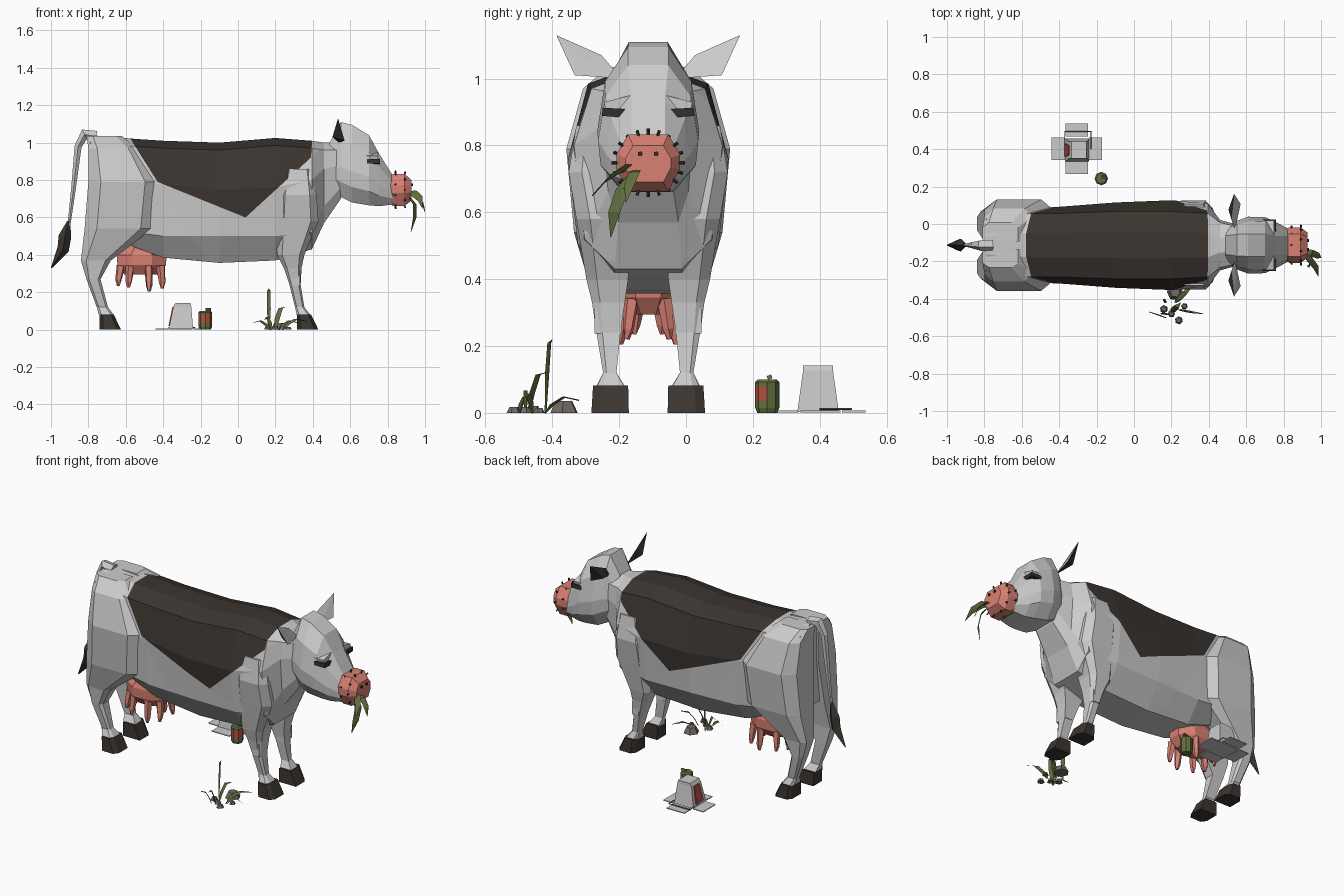
import bpy, bmesh, math
from mathutils import Vector

if "Cube" in bpy.data.objects:
    bpy.data.objects.remove(bpy.data.objects["Cube"])

C = -0.113  # centre line of the animal in y


def mat(name, col):
    m = bpy.data.materials.new(name)
    m.diffuse_color = (*col, 1)
    m.use_nodes = True
    m.node_tree.nodes["Principled BSDF"].inputs["Base Color"].default_value = m.diffuse_color
    return m


GREY = mat("light_hide", (0.6, 0.6, 0.6))
DARK = mat("dark_hide", (0.045, 0.036, 0.03))
BLACK = mat("black", (0.03, 0.03, 0.03))
PINK = mat("pink_skin", (0.70, 0.22, 0.17))
GREEN = mat("leaf", (0.12, 0.16, 0.05))
STONE = mat("stone", (0.17, 0.14, 0.12))
RED = mat("red_print", (0.45, 0.08, 0.05))


def finish(name, bm, *mats):
    bmesh.ops.recalc_face_normals(bm, faces=bm.faces[:])
    me = bpy.data.meshes.new(name)
    bm.to_mesh(me)
    bm.free()
    for m in mats:
        me.materials.append(m)
    ob = bpy.data.objects.new(name, me)
    bpy.context.collection.objects.link(ob)
    return ob


def loft_bm(rings):
    bm = bmesh.new()
    vs = [[bm.verts.new(p) for p in r] for r in rings]
    n = len(vs[0])
    for a, b in zip(vs, vs[1:]):
        for i in range(n):
            bm.faces.new((a[i], a[(i + 1) % n], b[(i + 1) % n], b[i]))
    bm.faces.new(vs[0])
    bm.faces.new(vs[-1])
    return bm


def sym(x, half):
    """Closed ring at x from (offset, z) points listed from top to bottom."""
    return [(x, C + o, z) for o, z in half] + [(x, C - o, z) for o, z in reversed(half)]


def leg_rings(rows, s):
    """Chamfered rings from rows of z, x0, x1, inner offset, outer offset."""
    out = []
    for z, a, b, i, o in rows:
        w, d = (b - a) * 0.18, (o - i) * 0.25
        pts = [(a, i), (b, i), (b, o - d), (b - w, o), (a + w, o), (a, o - d)]
        out.append([(x, C + s * y, z) for x, y in pts])
    return out


def tube(name, path, radii, m, n=5):
    rings = []
    for k, p in enumerate(path):
        d = Vector(path[min(k + 1, len(path) - 1)]) - Vector(path[max(k - 1, 0)])
        q = d.to_track_quat('Z', 'Y')
        rings.append([Vector(p) + q @ Vector((radii[k] * math.cos(t), radii[k] * math.sin(t), 0))
                      for t in [2 * math.pi * j / n for j in range(n)]])
    return finish(name, loft_bm(rings), m)


def box(name, c, s, m, rot=0):
    bm = bmesh.new()
    bmesh.ops.create_cube(bm, size=1)
    bmesh.ops.scale(bm, vec=s, verts=bm.verts)
    ob = finish(name, bm, m)
    ob.location = c
    ob.rotation_euler.x = rot
    return ob


def blade(name, path, w, side):
    """Thin grass leaf along a path, widest in the middle."""
    rings, n, s = [], len(path), Vector(side).normalized()
    for k, p in enumerate(path):
        h = w * (0.4, 1, 0.9, 0.06)[k]
        t = s.cross(Vector(path[-1]) - Vector(path[0])).normalized() * 0.002
        rings.append([Vector(p) - s * h, Vector(p) + t, Vector(p) + s * h, Vector(p) - t])
    finish(name, loft_bm(rings), GREEN)


# Body and neck: x, top z, top w, mid w, mid z, low w, low z, belly w, belly z
rows = [(-.79, 1.04, .10, .18, .80, .14, .62, .07, .54), (-.55, 1.02, .13, .20, .78, .18, .52, .09, .44),
        (-.40, 1.01, .13, .205, .78, .19, .50, .10, .385), (-.10, 1.0, .14, .228, .75, .205, .5, .11, .357),
        (.20, 1.025, .14, .24, .76, .21, .50, .11, .37), (.395, 1.01, .13, .222, .80, .19, .52, .10, .43),
        (.46, 1.0, .08, .135, .86, .12, .66, .09, .57), (.55, 1.0, .06, .11, .88, .10, .76, .07, .70)]
bm = loft_bm([sym(x, [(a * .5, t), (a + .04, t - .04), (m, zm), (l, zl), (b, zb)])
              for x, t, a, m, zm, l, zl, b, zb in rows])
# Dark saddle patch: cut along its outline, then colour what lies inside
line = [(-.60, 1.06), (-.43, .79), (.04, .60), (.39, .92), (.40, 1.06)]
cuts = []
for (x0, z0), (x1, z1) in zip(line, line[1:]):
    co, no = Vector((x0, 0, z0)), Vector((z0 - z1, 0, x1 - x0))
    cuts.append((co, no))
    bmesh.ops.bisect_plane(bm, geom=bm.verts[:] + bm.edges[:] + bm.faces[:], plane_co=co, plane_no=no)
for f in bm.faces:
    c = f.calc_center_median()
    f.material_index = int(all((c - co).dot(no) > 0 for co, no in cuts))
finish("body", bm, GREY, DARK)

# Legs and hooves
rear = [(1.035, -.81, -.62, .02, .12), (.97, -.80, -.54, .02, .195), (.79, -.80, -.43, .02, .245),
        (.54, -.82, -.455, .05, .222), (.37, -.84, -.68, .08, .172), (.27, -.81, -.735, .085, .16),
        (.12, -.755, -.695, .095, .135), (.08, -.745, -.665, .07, .155)]
front = [(.86, .25, .395, .10, .215), (.72, .215, .42, .08, .238), (.58, .205, .43, .05, .215),
         (.40, .21, .355, .06, .185), (.33, .245, .34, .07, .168), (.24, .275, .335, .083, .155),
         (.12, .305, .355, .095, .135), (.075, .315, .39, .07, .155)]
for s, side in ((1, "left"), (-1, "right")):
    finish(f"rear_leg_{side}", loft_bm(leg_rings(rear, s)), GREY)
    finish(f"front_leg_{side}", loft_bm(leg_rings(front, s)), GREY)
    for n, x in (("rear", -.74), ("front", .315)):
        h = [(.082, x, x + .075, .06, .165), (0, x, x + .115, .058, .17)]
        finish(f"{n}_hoof_{side}", loft_bm(leg_rings(h, s)), DARK)
    box(f"knee_{side}", (.31, C + s * .12, .275), (.045, .08, .075), GREY)
    # Ear: kite with a dark back
    bm = bmesh.new()
    P = [bm.verts.new((x, C + s * o, z)) for x, o, z in
         [(.54, .08, 1.0), (.57, .22, 1.01), (.535, .275, 1.13), (.52, .14, 1.07), (.505, .19, 1.03), (.545, .185, 1.05)]]
    for i in range(4):
        j = (i + 1) % 4
        bm.faces.new((P[i], P[j], P[4])).material_index = 1
        bm.faces.new((P[i], P[j], P[5]))
    finish(f"ear_{side}", bm, GREY, DARK)
    # Eye and brow
    box(f"eye_{side}", (.725, C + s * .095, .898), (.07, .085, .025), BLACK, s * .06)
    box(f"brow_{side}", (.715, C + s * .09, .925), (.065, .08, .03), GREY, s * -.25)
    tube(f"nostril_{side}", [(.92, C + s * .024, .775), (.936, C + s * .024, .775)], [.008, .008], BLACK)

# Head: x, top z, bottom z, top w, cheek w, jaw w
head = [(.49, 1.0, .77, .05, .10, .06), (.55, 1.11, .71, .058, .13, .08), (.61, 1.095, .68, .06, .152, .09),
        (.70, 1.04, .665, .06, .15, .08), (.755, .94, .66, .05, .125, .07), (.83, .82, .67, .05, .085, .06)]
finish("head", loft_bm([sym(x, [(a, t), (m * .85, t - (t - b) * .25), (m, t - (t - b) * .6),
                                (m * .95, b + (t - b) * .2), (j, b)]) for x, t, b, a, m, j in head]), GREY)

# Muzzle with whisker stubs
muz = [(.80, .82, .68, .045, .075), (.83, .833, .662, .06, .095), (.89, .833, .662, .06, .095), (.928, .80, .69, .045, .068)]
finish("muzzle", loft_bm([sym(x, [(a, t), (w, t - (t - b) * .35), (w, t - (t - b) * .6), (a, b)])
                          for x, t, b, a, w in muz]), PINK)
for k in range(20):
    t = 2 * math.pi * k / 20
    x, d = (.84 if k % 2 else .89), Vector((.15, math.cos(t), math.sin(t)))
    p = Vector((x, C + .085 * math.cos(t), .748 + .078 * math.sin(t)))
    tube("whisker_stub", [p, p + d * .024], [.0055, .005], BLACK, 4)

# Tail and tuft
tube("tail", [(-.76, C, 1.03), (-.82, C, 1.045), (-.855, C, .98), (-.88, C, .75), (-.905, C, .55)],
     [.035, .03, .02, .013, .008], GREY)
tube("tail_tuft", [(-.905, C, .58), (-.925, C, .50), (-.935, C, .43), (-.998, C, .33)],
     [.008, .034, .032, .003], DARK, 4)

# Udder and teats
ud = [(.50, .03, .06), (.40, .145, .10), (.345, .14, .098), (.295, .10, .06)]
finish("udder", loft_bm([[(-.515 + r * math.cos(t), C + w * math.sin(t), z)
                          for t in [math.pi * (k + .5) / 4 for k in range(8)]] for z, r, w in ud]), PINK)
for x, o, z in ((-.64, .03, .235), (-.585, .065, .225), (-.475, .07, .205), (-.405, .05, .22)):
    for s in (1, -1):
        tube("teat", [(x * .9 - .05, C + s * o, .34), (x, C + s * (o + .01), z + .03), (x, C + s * (o + .013), z)],
             [.024, .017, .008], PINK)

# Grass held in the mouth
blade("mouth_grass_1", [(.90, -.15, .735), (.94, -.19, .73), (.975, -.235, .70), (.985, -.28, .65)], .022, (.6, .4, .6))
blade("mouth_grass_2", [(.90, -.15, .73), (.945, -.19, .67), (.945, -.215, .60), (.925, -.225, .525)], .022, (.5, 1, 0))
blade("mouth_grass_3", [(.90, -.14, .73), (.95, -.155, .72), (.985, -.17, .68), (1.0, -.18, .63)], .018, (.4, 1, 0))

# Ground tuft and stones
for x, y, dx, dy, h, w in ((.165, -.42, .0, .02, .22, .012), (.20, -.47, .05, .05, .12, .016), (.17, -.50, -.09, .03, .05, .014),
                           (.24, -.46, .13, -.02, .06, .016), (.22, -.42, .10, .10, .05, .014), (.18, -.48, -.04, .0, .07, .012)):
    blade("ground_grass", [(x, y, 0), (x + dx * .2, y + dy * .2, h * .5), (x + dx * .55, y + dy * .55, h * .95),
                           (x + dx, y + dy, h * (1 if h > .1 else .75))], w, (.8, -.5, 0))
for x, y, r, h in ((.22, -.365, .045, .035), (.16, -.455, .022, .02), (.20, -.48, .02, .018), (.24, -.515, .022, .018), (.27, -.44, .018, .015)):
    bm = bmesh.new()
    bmesh.ops.create_cone(bm, segments=6, radius1=r, radius2=r * .6, depth=h, cap_ends=True)
    ob = finish("stone", bm, STONE)
    ob.location, ob.rotation_euler.z = (x, y, h / 2), x * 40

# Drinks can with red label faces
r7 = lambda z, r: [(-.175 + r * math.cos(k * math.pi / 4), .243 + r * math.sin(k * math.pi / 4), z) for k in range(8)]
bm = loft_bm([r7(0, .03), r7(.015, .036), r7(.035, .036), r7(.08, .036), r7(.093, .036), r7(.10, .028)])
for f in bm.faces:
    c = f.calc_center_median()
    f.material_index = int(c.y < .235 and .03 < c.z < .085)
finish("can", bm, GREEN, RED)
box("can_tab", (-.16, .25, .107), (.03, .014, .012), STONE, .4)

# Upturned food carton: walls, printed panel, flaps, wire handle
rect = lambda a, b, c, d, z: [(a, c, z), (b, c, z), (b, d, z), (a, d, z)]
finish("carton", loft_bm([rect(-.37, -.24, .333, .457, .003), rect(-.345, -.25, .35, .44, .125),
                          rect(-.335, -.255, .35, .44, .142)]), GREY)
finish("carton_panel", loft_bm([[(-.371 + .021 * u + e, y, .02 + .1 * u) for u, y in
                                 ((0, .36), (0, .43), (1, .42), (1, .37))] for e in (-.001, .006)]), RED)
for dx, dy in ((1, 0), (-1, 0), (0, 1), (0, -1)):
    box("carton_flap", (-.305 + dx * .10, .402 + dy * .10, .004), (.07 if dx else .12, .07 if dy else .12, .005), GREY)
tube("carton_handle", [(-.37, .40, .012), (-.37, .495, .012), (-.23, .495, .012), (-.23, .40, .012)], [.003] * 4, STONE, 4)
